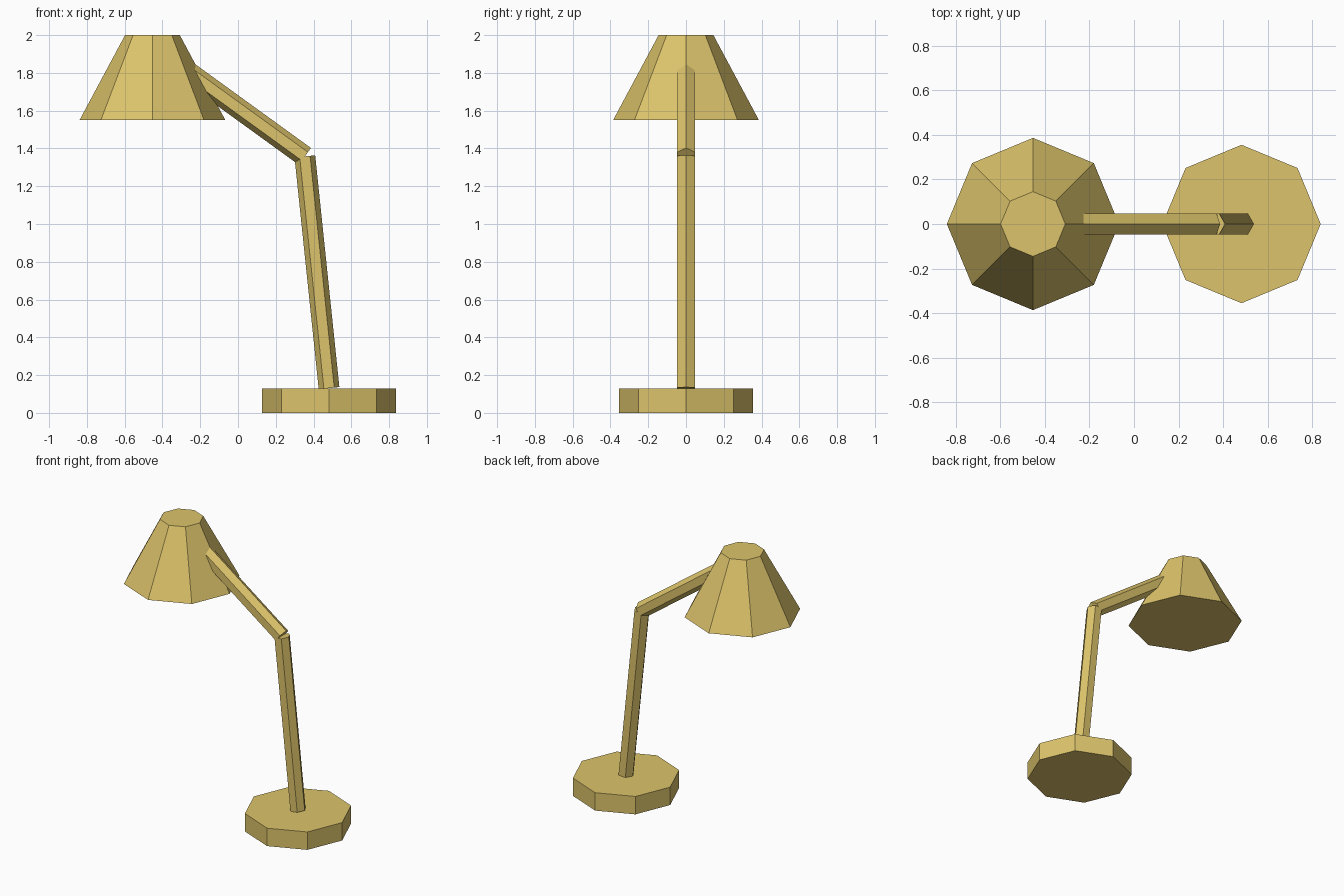
import bpy, bmesh, math
from mathutils import Vector

if "Cube" in bpy.data.objects:
    bpy.data.objects.remove(bpy.data.objects["Cube"])

# Single brass colour
brass = bpy.data.materials.new("brass")
brass.diffuse_color = (0.72, 0.55, 0.147, 1.0)
brass.use_nodes = True
brass.node_tree.nodes["Principled BSDF"].inputs["Base Color"].default_value = brass.diffuse_color


def frustum(name, p0, p1, r0, r1, sides):
    """Closed flat-sided prism or cone from p0 to p1, with a corner in the xz plane."""
    p0, p1 = Vector(p0), Vector(p1)
    w = (p1 - p0).normalized()
    v = Vector((0, 1, 0))
    u = v.cross(w)
    bm = bmesh.new()

    def ring(p, r):
        angles = [2 * math.pi * i / sides for i in range(sides)]
        return [bm.verts.new(p + r * (math.cos(a) * u + math.sin(a) * v)) for a in angles]

    low, high = ring(p0, r0), ring(p1, r1)
    bm.faces.new(low[::-1])
    bm.faces.new(high)
    for i in range(sides):
        j = (i + 1) % sides
        bm.faces.new((low[i], low[j], high[j], high[i]))
    mesh = bpy.data.meshes.new(name)
    bm.to_mesh(mesh)
    bm.free()
    mesh.materials.append(brass)
    obj = bpy.data.objects.new(name, mesh)
    bpy.context.collection.objects.link(obj)
    return obj


elbow = (0.354, 0, 1.358)

# Octagonal foot
frustum("base", (0.482, 0, 0), (0.482, 0, 0.13), 0.355, 0.355, 8)
# Two hexagonal rods meeting at the elbow
frustum("lower_arm", (0.482, 0, 0.131), elbow, 0.055, 0.055, 6)
frustum("upper_arm", elbow, (-0.28, 0, 1.817), 0.055, 0.055, 6)
# Octagonal closed shade
frustum("shade", (-0.453, 0, 1.55), (-0.453, 0, 2.0), 0.386, 0.145, 8)
